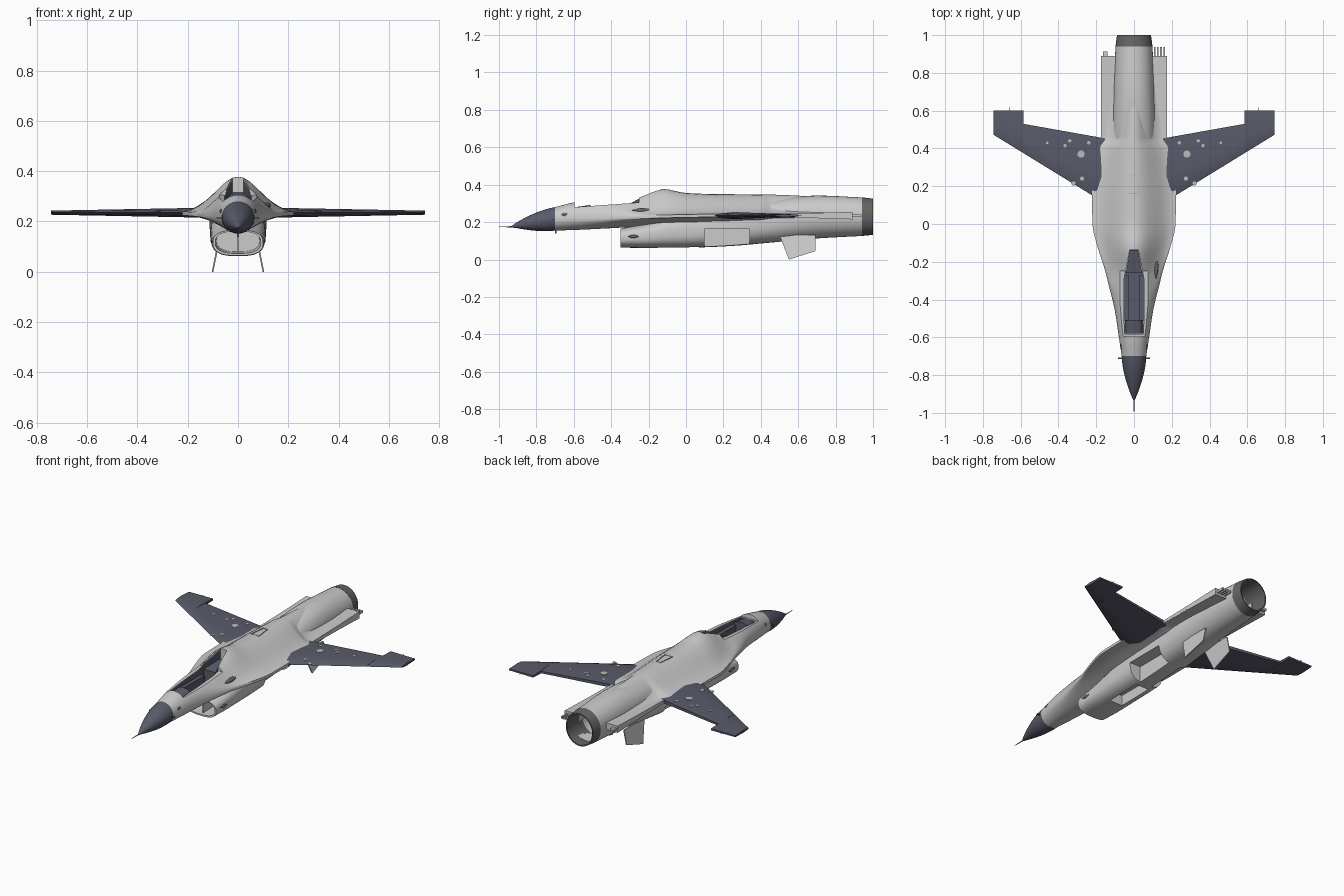
import bpy, bmesh, math
from math import sin, cos, pi

if "Cube" in bpy.data.objects:
    bpy.data.objects.remove(bpy.data.objects["Cube"])


def mat(name, c):
    m = bpy.data.materials.new(name)
    m.diffuse_color = (*c, 1)
    m.use_nodes = True
    m.node_tree.nodes["Principled BSDF"].inputs["Base Color"].default_value = m.diffuse_color
    return m


NAVY = mat("navy", (0.10, 0.105, 0.145))
DARK = mat("dark_grey", (0.13, 0.13, 0.135))
PALE = mat("pale_grey", (0.5, 0.5, 0.5))


def finish(name, bm, m=None, angle=35):
    bmesh.ops.recalc_face_normals(bm, faces=bm.faces)
    me = bpy.data.meshes.new(name)
    bm.to_mesh(me)
    bm.free()
    ob = bpy.data.objects.new(name, me)
    bpy.context.collection.objects.link(ob)
    if m:
        me.materials.append(m)
    smooth(ob, angle)
    return ob


def smooth(ob, angle=35):
    bpy.ops.object.select_all(action='DESELECT')
    ob.select_set(True)
    bpy.context.view_layer.objects.active = ob
    bpy.ops.object.shade_smooth_by_angle(angle=math.radians(angle))


def loft(name, rings, m=None, caps=True, loop=False):
    bm = bmesh.new()
    vs = [[bm.verts.new(p) for p in r] for r in rings]
    n = len(vs[0])
    pairs = list(zip(vs, vs[1:])) + ([(vs[-1], vs[0])] if loop else [])
    for a, b in pairs:
        for i in range(n):
            bm.faces.new((a[i], a[(i + 1) % n], b[(i + 1) % n], b[i]))
    if caps and not loop:
        bm.faces.new(vs[0])
        bm.faces.new(vs[-1])
    return finish(name, bm, m)


def box(name, x0, x1, y0, y1, z0, z1, m=None):
    r = lambda y: [(x0, y, z0), (x1, y, z0), (x1, y, z1), (x0, y, z1)]
    return loft(name, [r(y0), r(y1)], m)


def oval(y, hw, zb, zt, e=2.0, n=40):
    # superellipse cross-section standing in the x-z plane
    f = lambda c: math.copysign(abs(c) ** (2 / e), c)
    zc, h = (zb + zt) / 2, (zt - zb) / 2
    return [(hw * f(cos(2 * pi * i / n)), y, zc + h * f(sin(2 * pi * i / n))) for i in range(n)]


def dense(st, sub=4):
    # monotone cubic interpolation between stations (first value is y)
    def slope(i, c):
        return (st[i + 1][c] - st[i][c]) / (st[i + 1][0] - st[i][0])

    def tan(i, c):
        if i in (0, len(st) - 1):
            return slope(min(i, len(st) - 2), c)
        a, b = slope(i - 1, c), slope(i, c)
        return 0 if a * b <= 0 else 2 * a * b / (a + b)
    out = []
    for i in range(len(st) - 1):
        d = st[i + 1][0] - st[i][0]
        for k in range(sub):
            t = k / sub
            row = [st[i][0] + d * t]
            for c in range(1, len(st[0])):
                row.append((2*t**3 - 3*t*t + 1) * st[i][c] + (t**3 - 2*t*t + t) * d * tan(i, c)
                           + (3*t*t - 2*t**3) * st[i + 1][c] + (t**3 - t*t) * d * tan(i + 1, c))
            out.append(row)
    return out + [list(st[-1])]


def cut(ob, *cutters):
    for c in cutters:
        md = ob.modifiers.new("cut", 'BOOLEAN')
        md.operation, md.solver, md.object = 'DIFFERENCE', 'EXACT', c
        bpy.ops.object.select_all(action='DESELECT')
        ob.select_set(True)
        bpy.context.view_layer.objects.active = ob
        bpy.ops.object.modifier_apply(modifier=md.name)
        bpy.data.objects.remove(c)
    smooth(ob)


# Upper fuselage blended into the strakes
def hull_ring(y, w, ze, zt, zb, k, p, n=14):
    t = 0.001 + 0.007 * k
    up, lo = [], []
    for i in range(n + 1):
        s = sin(pi / 2 * i / n)
        f = (1 - k) * math.sqrt(max(0, 1 - s * s)) + k * (0.5 + 0.5 * cos(pi * s)) ** p
        up.append((w * s, y, ze + t + (zt - ze - t) * f))
        lo.append((w * s, y, ze - t - (ze - t - zb) * f))
    half = up + lo[::-1]
    return half + [(-x, yy, z) for x, yy, z in half[-2:0:-1]]


HULL = [(-.70, .065, .215, .28, .155, 0, 1), (-.60, .08, .218, .305, .158, 0, 1),
        (-.45, .103, .22, .325, .165, .1, 1), (-.32, .135, .223, .34, .172, .45, 1),
        (-.25, .152, .225, .35, .175, .7, 1), (-.13, .19, .23, .378, .18, .95, 1),
        (0, .22, .233, .356, .18, 1, 1), (.15, .222, .235, .35, .185, 1, 1),
        (.4, .22, .235, .348, .19, 1, 1.3), (.46, .175, .235, .347, .19, 1, 1.4),
        (.7, .174, .235, .335, .2, 1, 2.2), (.89, .172, .235, .3, .21, 1, 3)]
hull = loft("upper_fuselage", [hull_ring(*r) for r in dense(HULL)])

# Cockpit opening cut out of the hull
TUB = [(.05, -.583), (.054, -.45), (.054, -.3), (.045, -.25), (.022, -.135)]
plan = TUB + [(-x, y) for x, y in TUB[::-1]]
sill = [(-.595, .28), (-.25, .305), (-.25, .5), (-.605, .5)]
cut(hull,
    loft("cut_sill", [[(x, y, z) for y, z in sill] for x in (-.3, .3)]),
    loft("cut_tub", [[(x, y, z) for x, y in plan] for z in (.2, .5)]),
    loft("cut_exhaust", [oval(y, .09, .14, .322) for y in (.7, 1.1)]))

# Dark cockpit lining with panel, deck and seat base
tops = [.279, .288, .299, .326, .367]
tops += tops[::-1]
liner = loft("cockpit_tub", [[(x * .98, y * .999, .202) for x, y in plan],
                             [(x * .98, y * .999, z) for (x, y), z in zip(plan, tops)]], NAVY, caps=False)
box("cockpit_floor", -.05, .05, -.58, -.25, .202, .206, NAVY)
loft("rear_deck", [[(-.043, -.26, z), (.043, -.26, z), (.022, -.137, z + .02), (-.022, -.137, z + .02)]
                   for z in (.21, .295)], NAVY)
loft("instrument_hood", [oval(y, .045, .21, z, 3, 24) for y, z in ((-.58, .282), (-.51, .292))], NAVY)
for s in (1, -1):
    box("side_console", s * .03, s * .052, -.51, -.27, .205, .265, NAVY)

# Lower fuselage: intake running back into the engine housing
BODY = [(-.35, .1, .064, .166, 2.6), (-.22, .106, .062, .19, 2.7), (-.05, .11, .062, .235, 2.7),
        (.2, .112, .07, .27, 2.6), (.5, .114, .095, .325, 2.3), (.7, .108, .113, .342, 2.1),
        (.94, .098, .126, .332, 2)]
body = loft("lower_fuselage", [oval(*r) for r in dense(BODY)])
cut(body,
    loft("cut_intake", [oval(-.4, .092, .071, .159, 2.6), oval(-.17, .085, .08, .165, 2.6)]),
    box("cut_nose_bay", -.042, .042, -.15, .07, 0, .125),
    box("cut_bay_l", .04, .2, .1, .34, 0, .163),
    box("cut_bay_r", -.2, -.04, .1, .34, 0, .163),
    loft("cut_exhaust", [oval(y, .088, .142, .32) for y in (.7, 1.1)]))
box("intake_strut", -.003, .003, -.33, -.18, .07, .165)

# Nozzle ring, nose cone and probe
loft("nozzle", [oval(.94, .098, .126, .333), oval(1, .09, .132, .325), oval(1, .083, .139, .318),
                oval(.85, .086, .142, .32)], DARK, caps=False)
cone = []
for i in range(11):
    t = i / 10
    r = .003 + .062 * (1 - (1 - t) ** 1.7)
    zc = .175 + .0425 * t ** .8
    cone.append(oval(-.935 + .235 * t, r, zc - r * .965, zc + r * .965, 2, 32))
loft("nose_cone", cone, NAVY)
loft("nose_probe", [oval(y, r, .175 - r, .175 + r, 2, 10) for y, r in ((-1, .001), (-.96, .0025), (-.92, .004))], DARK)

# Wings: inner panel with missing flap, plus deeper tip panel
WZ = .235
lead = lambda x: .12 + (x - .17) * .614
trail = lambda x: .458 + (x - .18) * .178
thick = lambda x: .019 - (x - .17) * .019
PROF = [(0, 0), (.12, .6), (.4, 1), (1, .5), (1, -.5), (.4, -1), (.12, -.6)]


def wing_ring(s, x, te):
    return [(s * x, lead(x) + (te - lead(x)) * u, WZ + thick(x) * v) for u, v in PROF]


def disc(s, x, y, r):
    u = (y - lead(x)) / (trail(x) - lead(x))
    v = .6 + .4 * (u - .12) / .28 if u < .4 else 1 - .5 * (u - .4) / .6
    z = WZ + thick(x) * v
    loft("wing_access_disc", [[(s * x + r * cos(a * pi / 8), y + r * sin(a * pi / 8), zz) for a in range(16)]
                              for zz in (z - .002, z + .0015)], PALE)


for s in (1, -1):
    loft("wing_inner", [wing_ring(s, x, trail(x)) for x in (.15, .585)], NAVY)
    loft("wing_tip", [wing_ring(s, x, .6) for x in (.585, .743)], NAVY)
    for x, y, r in ((.28, .37, .019), (.275, .24, .011), (.32, .215, .011), (.24, .43, .009),
                    (.34, .44, .009), (.365, .415, .009), (.46, .43, .007)):
        disc(s, x, y, r)
    box("static_wick", s * .659, s * .661, .59, .617, .234, .236, DARK)
    # Ventral fin, splayed outward
    fin = [(.5, .13), (.55, 0), (.692, .045), (.692, .13)]
    loft("ventral_fin", [[(s * (.083 + (.09 - z) * .2 + d), y, z) for y, z in fin] for d in (-.003, .003)])
    # Flat tail shelf beside the engine
    loft("tail_shelf", [[(s * .08, y, .235 - h), (s * .174, y, .235 - h), (s * .174, y, .235 + h), (s * .08, y, .235 + h)]
                        for y, h in ((.45, .009), (.7, .014), (.89, .02))])
    # Nose vane and intake side vent
    box("nose_vane", s * .06, s * .085, -.715, -.708, .212, .216, DARK)
    loft("intake_vent", [oval(-.31 + .06 * i / 6, .003 + .005 * sin(pi * i / 6), .124 - .009 * sin(pi * i / 6) - .001,
                              .124 + .009 * sin(pi * i / 6), 2, 12) for i in range(7)], DARK).location.x = s * .102
    loft("nose_light", [oval(-.665 + .04 * i / 6, .002 + .004 * sin(pi * i / 6), .239 - .009 * sin(pi * i / 6),
                             .241 + .009 * sin(pi * i / 6), 2, 12) for i in range(7)], DARK).location.x = s * .067

# Tail hinges (different on each side)
for x in (.105, .122, .138, .155):
    box("hinge_left", x, x + .009, .88, .938, .228, .242)
box("hinge_right", -.165, -.14, .88, .912, .228, .242)

# Side gun fairing, belly sensor and dorsal hatch outline
loft("gun_fairing", [oval(-.29 + .12 * i / 8, .002 + .012 * sin(pi * i / 8), .262 - .012 * sin(pi * i / 8),
                          .264 + .012 * sin(pi * i / 8), 2, 14) for i in range(9)], DARK).location.x = .116
box("belly_sensor", -.003, .003, -.7, -.692, .138, .16, DARK)
hatch = [(-.014, .26), (.014, .26), (.026, .16), (-.026, .16)]
loft("dorsal_hatch_line", [[(x * k, .21 + (y - .21) * k, z) for x, y in hatch]
                           for k, z in ((1, .35), (.9, .3508), (.9, .344), (1, .344))], PALE, loop=True)
